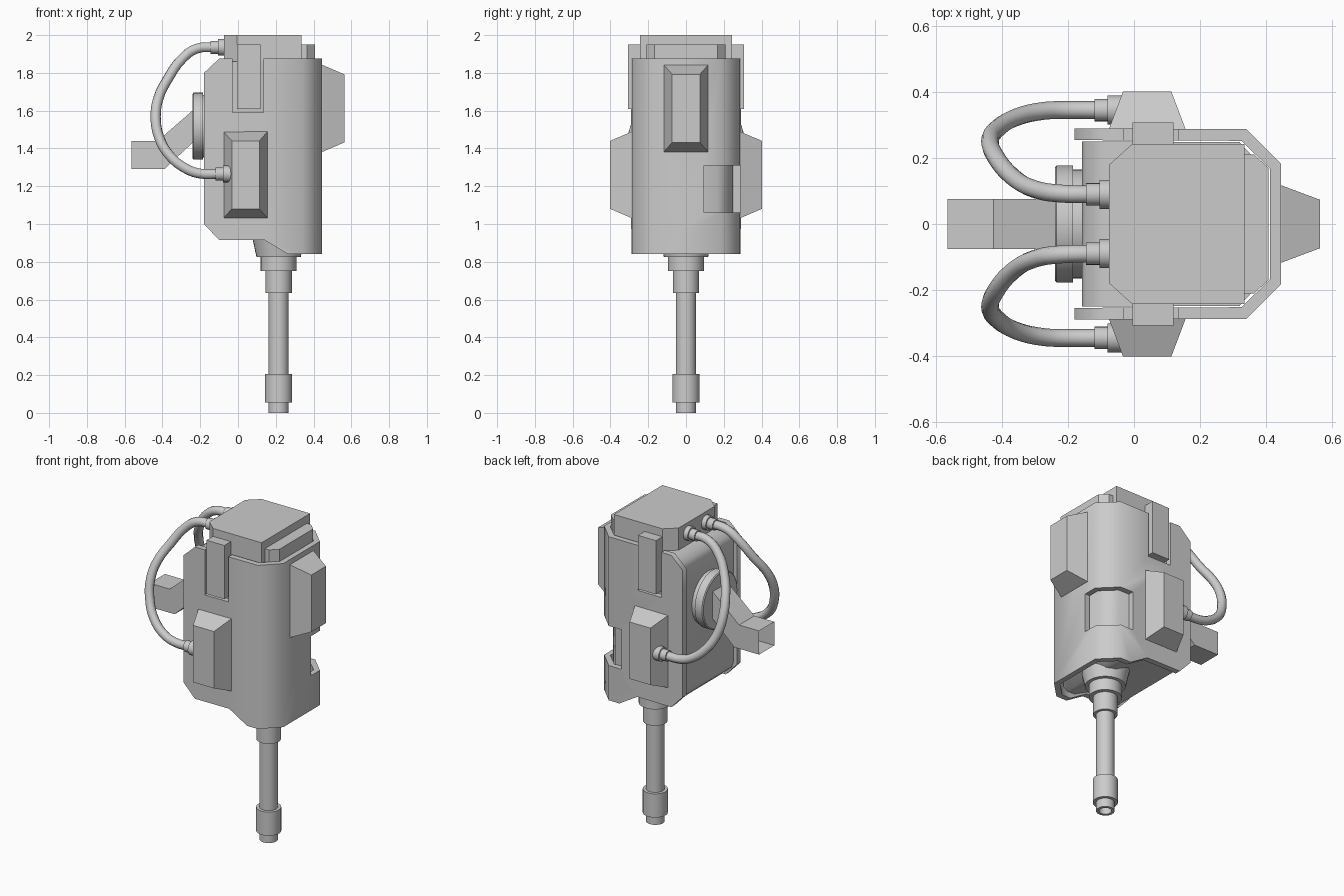
import bpy, bmesh, math
from mathutils import Matrix, Vector

if "Cube" in bpy.data.objects:
    bpy.data.objects.remove(bpy.data.objects["Cube"])


def finish(name, bm, smooth=None):
    bmesh.ops.recalc_face_normals(bm, faces=bm.faces)
    me = bpy.data.meshes.new(name)
    bm.to_mesh(me)
    bm.free()
    ob = bpy.data.objects.new(name, me)
    bpy.context.collection.objects.link(ob)
    if smooth:
        smooth_obj(ob, smooth)
    return ob


def smooth_obj(ob, deg):
    bpy.ops.object.select_all(action='DESELECT')
    ob.select_set(True)
    bpy.context.view_layer.objects.active = ob
    bpy.ops.object.shade_smooth_by_angle(angle=math.radians(deg))


def prism(name, pts, a, b, plane='xy', caps=(True, True)):
    """Extrude an outline in xy (along z) or xz (along y)."""
    bm = bmesh.new()
    put = (lambda p, h: (p[0], p[1], h)) if plane == 'xy' else (lambda p, h: (p[0], h, p[1]))
    lo, hi = ([bm.verts.new(put(p, h)) for p in pts] for h in (a, b))
    n = len(pts)
    for i in range(n):
        j = (i + 1) % n
        bm.faces.new((lo[i], lo[j], hi[j], hi[i]))
    if caps[0]:
        bm.faces.new(lo)
    if caps[1]:
        bm.faces.new(hi)
    return finish(name, bm)


def box(name, x0, x1, y0, y1, z0, z1):
    return prism(name, [(x0, y0), (x1, y0), (x1, y1), (x0, y1)], z0, z1)


def lathe(name, prof, loc, axis='z', n=32):
    """Spin (radius, height) points around an axis, capping both ends."""
    bm = bmesh.new()
    rings = [[bm.verts.new((r * math.cos(2 * math.pi * k / n), r * math.sin(2 * math.pi * k / n), h))
              for k in range(n)] for r, h in prof]
    for a, b in zip(rings, rings[1:]):
        for k in range(n):
            bm.faces.new((a[k], a[(k + 1) % n], b[(k + 1) % n], b[k]))
    bm.faces.new(rings[0])
    bm.faces.new(rings[-1])
    m = Matrix.Translation(loc)
    if axis == '-x':
        m = m @ Matrix.Rotation(-math.pi / 2, 4, 'Y')
    bm.transform(m)
    return finish(name, bm, 35)


def boolean(ob, other, op):
    mod = ob.modifiers.new(op, 'BOOLEAN')
    mod.operation, mod.object, mod.solver = op, other, 'EXACT'
    bpy.context.view_layer.objects.active = ob
    bpy.ops.object.modifier_apply(modifier=mod.name)
    bpy.data.objects.remove(other)


def mirrored(pts):
    return pts + [(x, -y) for x, y in reversed(pts)]


def pod(name, matrix):
    """Tapered block, outward along local +z."""
    bm = bmesh.new()
    rings = [[bm.verts.new((sx * w, sy * h, z)) for sx, sy in ((-1, -1), (1, -1), (1, 1), (-1, 1))]
             for w, h, z in ((.117, .23, -.02), (.117, .23, 0), (.073, .18, .117))]
    for a, b in zip(rings, rings[1:]):
        for k in range(4):
            bm.faces.new((a[k], a[(k + 1) % 4], b[(k + 1) % 4], b[k]))
    bm.faces.new(rings[0])
    bm.faces.new(rings[-1])
    bm.transform(matrix)
    return finish(name, bm)


# Outer shell: U-shaped wall trimmed to the side profile
wall = [(-.18, .29), (.34, .287), (.445, .183), (.445, -.183), (.34, -.287), (-.18, -.29),
        (-.18, -.254), (.325, -.252), (.412, -.168), (.412, .168), (.325, .252), (-.18, .254)]
shell = prism("outer_shell", wall, .8, 1.9)
side = [(-.18, 1.8), (-.10, 1.875), (.5, 1.875), (.5, .84), (.265, .84), (.14, .915), (-.10, .915), (-.18, 1.0)]
boolean(shell, prism("trim", side, -.5, .5, 'xz'), 'INTERSECT')
for s in (-1, 1):
    boolean(shell, box("slot", -.03, .135, min(s * .2, s * .4), max(s * .2, s * .4), 1.59, 2), 'DIFFERENCE')
boolean(shell, box("window", .25, .6, .095, .5, 1.06, 1.31), 'DIFFERENCE')
smooth_obj(shell, 50)

# Inner body with chamfered back edges
plan = mirrored([(-.157, .25), (.32, .248), (.395, .165)])
core = prism("inner_body", plan, .8, 1.95)
side = [(-.157, 1.79), (-.145, 1.82), (-.09, 1.86), (.6, 1.86), (.6, .93), (.37, .93), (.29, .875),
        (.24, .875), (.14, .925), (-.09, .925), (-.145, .975), (-.157, 1.01)]
boolean(core, prism("trim", side, -.5, .5, 'xz'), 'INTERSECT')
smooth_obj(core, 50)

# Top cap and step behind it
prism("top_cap", mirrored([(-.075, .18), (-.005, .243), (.335, .243)]), 1.84, 2)
prism("cap_step", mirrored([(.32, .21), (.365, .21), (.408, .168)]), 1.84, 1.95)

# Side clips and tapered pods
for s, tag in ((-1, "front"), (1, "rear")):
    box("clip_" + tag, -.005, .12, min(s * .24, s * .308), max(s * .24, s * .308), 1.61, 1.95)
    m = Matrix(((1, 0, 0, .04), (0, 0, s, s * .285), (0, 1, 0, 1.26), (0, 0, 0, 1)))
    pod("side_pod_" + tag, m)
pod("end_pod", Matrix(((0, 0, 1, .447), (1, 0, 0, 0), (0, 1, 0, 1.612), (0, 0, 0, 1))))

# Mounting disc and hollow-ended arm
lathe("mount_disc", [(.165, 0), (.165, .035), (.177, .035), (.177, .085), (.17, .09)], (-.15, 0, 1.518), '-x', 40)
bm = bmesh.new()
rings = [[bm.verts.new(p) for p in ((xb, -.076, zb), (xb, .076, zb), (xt, .076, zt), (xt, -.076, zt))]
         for xb, zb, xt, zt in ((-.565, 1.29, -.565, 1.44), (-.39, 1.29, -.425, 1.44), (-.23, 1.44, -.23, 1.61))]
for a, b in zip(rings, rings[1:]):
    for k in range(4):
        bm.faces.new((a[k], a[(k + 1) % 4], b[(k + 1) % 4], b[k]))
finish("mount_arm", bm)

# Stepped barrel with bored muzzle
lathe("barrel", [(.036, .06), (.036, 0), (.053, 0), (.053, .055), (.072, .055), (.072, .205), (.053, .205),
                 (.053, .635), (.07, .635), (.07, .75), (.095, .75), (.095, .825), (.117, .825), (.14, .93)],
      (.215, 0, 0))

# Hoses with collars
path = [(-.11, .09, 1.935), (-.22, .092, 1.928), (-.30, .105, 1.87), (-.37, .145, 1.77), (-.42, .205, 1.67),
        (-.436, .25, 1.57), (-.418, .285, 1.46), (-.36, .322, 1.36), (-.27, .343, 1.29), (-.2, .345, 1.267),
        (-.1, .345, 1.265)]
for s, tag in ((-1, "front"), (1, "rear")):
    cu = bpy.data.curves.new("hose_" + tag, 'CURVE')
    cu.dimensions = '3D'
    cu.bevel_depth, cu.bevel_resolution, cu.resolution_u = .027, 3, 4
    sp = cu.splines.new('BEZIER')
    sp.bezier_points.add(len(path) - 1)
    for bp, p in zip(sp.bezier_points, path):
        bp.co = Vector((p[0], s * p[1], p[2]))
        bp.handle_left_type = bp.handle_right_type = 'AUTO'
    ob = bpy.data.objects.new("hose_" + tag, cu)
    bpy.context.collection.objects.link(ob)
    bpy.ops.object.select_all(action='DESELECT')
    ob.select_set(True)
    bpy.context.view_layer.objects.active = ob
    bpy.ops.object.convert(target='MESH')
    smooth_obj(bpy.context.object, 60)
    for part, loc in (("upper", (-.065, s * .09, 1.935)), ("lower", (-.04, s * .345, 1.265))):
        lathe(f"hose_collar_{part}_{tag}", [(.044, -.01), (.044, .04), (.034, .04), (.034, .08)], loc, '-x', 20)
